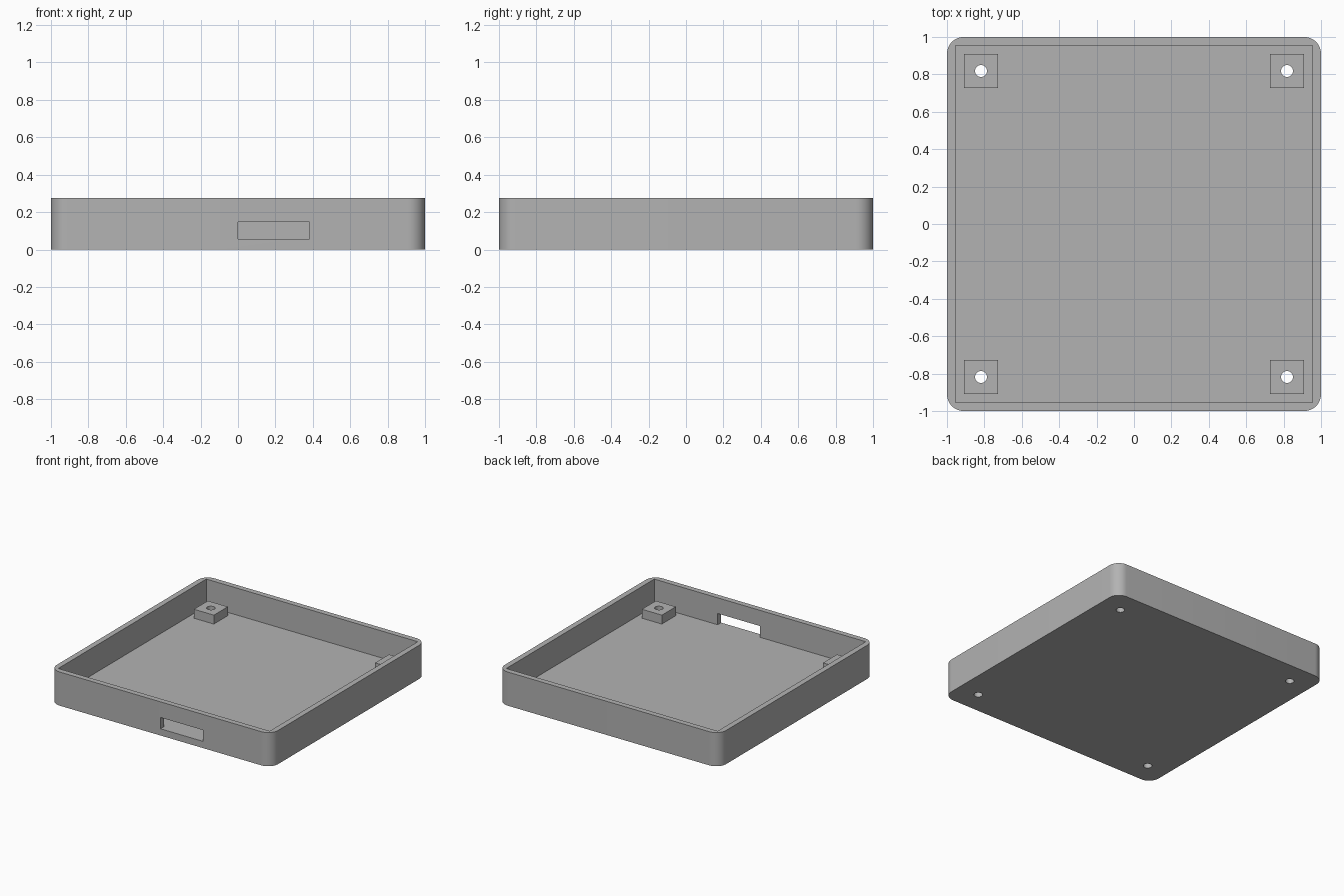
import bpy, bmesh
from math import cos, sin, pi, radians

default = bpy.data.objects.get("Cube")
if default:
    bpy.data.objects.remove(default)

HEIGHT, FLOOR, POST_TOP = 0.275, 0.055, 0.128
INNER, RADIUS = 0.955, 0.09
POST_POS, POST_HALF, HOLE_R = 0.818, 0.09, 0.032

grey = bpy.data.materials.new("plain grey")
grey.use_nodes = True
colour = (0.45, 0.45, 0.45, 1)
grey.diffuse_color = colour
grey.node_tree.nodes["Principled BSDF"].inputs["Base Color"].default_value = colour


def prism(name, outline, z0, z1):
    """Extrude a flat outline from z0 to z1."""
    bm = bmesh.new()
    base = bm.faces.new([bm.verts.new((x, y, z0)) for x, y in outline])
    top = bmesh.ops.extrude_face_region(bm, geom=[base])["geom"]
    verts = [v for v in top if isinstance(v, bmesh.types.BMVert)]
    bmesh.ops.translate(bm, vec=(0, 0, z1 - z0), verts=verts)
    bmesh.ops.recalc_face_normals(bm, faces=bm.faces)
    mesh = bpy.data.meshes.new(name)
    bm.to_mesh(mesh)
    bm.free()
    mesh.materials.append(grey)
    obj = bpy.data.objects.new(name, mesh)
    bpy.context.collection.objects.link(obj)
    return obj


def rect(x0, x1, y0, y1):
    return [(x0, y0), (x1, y0), (x1, y1), (x0, y1)]


def circle(cx, cy, r, n=32):
    return [(cx + r * cos(2 * pi * i / n), cy + r * sin(2 * pi * i / n)) for i in range(n)]


def rounded_square(half, r, steps=12):
    c = half - r
    points = []
    for k, (sx, sy) in enumerate([(1, 1), (-1, 1), (-1, -1), (1, -1)]):
        for i in range(steps + 1):
            a = (k + i / steps) * pi / 2
            points.append((sx * c + r * cos(a), sy * c + r * sin(a)))
    return points


def cut(obj, cutter):
    mod = obj.modifiers.new("cut", 'BOOLEAN')
    mod.operation = 'DIFFERENCE'
    mod.solver = 'EXACT'
    mod.object = cutter
    bpy.context.view_layer.objects.active = obj
    bpy.ops.object.modifier_apply(modifier=mod.name)


def finish(obj):
    bpy.ops.object.select_all(action='DESELECT')
    obj.select_set(True)
    bpy.context.view_layer.objects.active = obj
    bpy.ops.object.shade_smooth_by_angle(angle=radians(30))


# Open tray with rounded outer corners and a square-cornered cavity
tray = prism("tray", rounded_square(1, RADIUS), 0, HEIGHT)
cavity = prism("cavity_cutter", rect(-INNER, INNER, -INNER, INNER), FLOOR, HEIGHT + 0.1)
# Port slot through the front wall, level with the floor
slot = prism("slot_cutter", rect(0, 0.383, -1.1, -0.9), FLOOR, 0.147)
cutters = [cavity, slot]
for cutter in cutters:
    cut(tray, cutter)

# Square mounting posts in the corners, each drilled through the floor
for side, sx in (("left", 1), ("right", -1)):
    for end, sy in (("front", -1), ("back", 1)):
        x, y = sx * POST_POS, sy * POST_POS
        post = prism(f"{end}_{side}_post", rect(x - POST_HALF, x + POST_HALF,
                     y - POST_HALF, y + POST_HALF), FLOOR, POST_TOP)
        drill = prism("drill_cutter", circle(x, y, HOLE_R), -0.1, HEIGHT)
        cut(tray, drill)
        cut(post, drill)
        finish(post)
        cutters.append(drill)
finish(tray)

for cutter in cutters:
    bpy.data.objects.remove(cutter)
